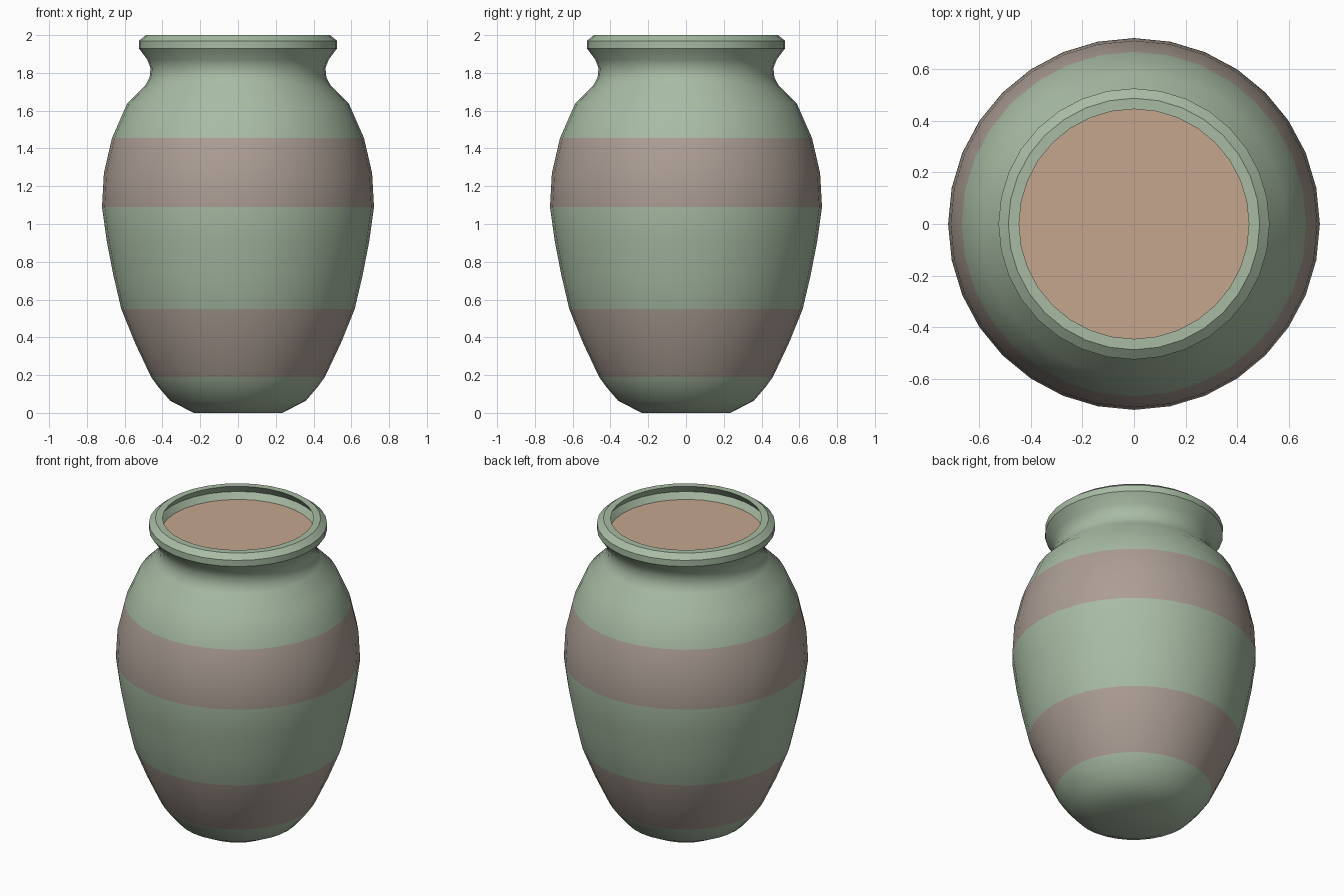
import bpy, bmesh
from math import cos, sin, tau, radians

if "Cube" in bpy.data.objects:
    bpy.data.objects.remove(bpy.data.objects["Cube"])

SIDES = 32


def material(name, rgb):
    m = bpy.data.materials.new(name)
    m.diffuse_color = (*rgb, 1)
    m.use_nodes = True
    m.node_tree.nodes["Principled BSDF"].inputs["Base Color"].default_value = m.diffuse_color
    return m


green = material("green_glaze", (0.39, 0.50, 0.37))
brown = material("brown_glaze", (0.41, 0.34, 0.30))
clay = material("clay_fill", (0.55, 0.38, 0.27))


def lathe(name, profile, mats, pick, cap_first=False, cap_last=False):
    """Spin an (r, z) profile; pick(z) gives the material slot of each band."""
    bm = bmesh.new()
    rings = [[bm.verts.new((r * cos(tau * i / SIDES), r * sin(tau * i / SIDES), z))
              for i in range(SIDES)] for r, z in profile]
    for k in range(len(rings) - 1):
        a, b = rings[k], rings[k + 1]
        slot = pick((profile[k][1] + profile[k + 1][1]) / 2)
        for i in range(SIDES):
            j = (i + 1) % SIDES
            bm.faces.new((a[i], a[j], b[j], b[i])).material_index = slot
    if cap_first:
        bm.faces.new(rings[0][::-1])
    if cap_last:
        bm.faces.new(rings[-1])
    me = bpy.data.meshes.new(name)
    bm.to_mesh(me)
    bm.free()
    ob = bpy.data.objects.new(name, me)
    bpy.context.collection.objects.link(ob)
    for m in mats:
        me.materials.append(m)
    bpy.ops.object.select_all(action='DESELECT')
    ob.select_set(True)
    bpy.context.view_layer.objects.active = ob
    bpy.ops.object.shade_smooth_by_angle(angle=radians(30))
    return ob


# Pot body with two brown bands
body = [(0.235, 0), (0.36, 0.065), (0.42, 0.135), (0.46, 0.19), (0.545, 0.37),
        (0.618, 0.55), (0.66, 0.73), (0.695, 0.91), (0.72, 1.09), (0.71, 1.27),
        (0.667, 1.455), (0.588, 1.635), (0.49, 1.735), (0.468, 1.775),
        (0.463, 1.825), (0.48, 1.87), (0.525, 1.93)]
# Rim and the undercut inside of the mouth
rim = [(0.525, 1.97), (0.487, 2.0), (0.445, 2.0), (0.48, 1.95), (0.455, 1.91)]
lathe("pot", body + rim, [green, brown],
      lambda z: int(0.19 < z < 0.55 or 1.09 < z < 1.455), cap_first=True)

# Flat fill closing the mouth
lathe("mouth_fill", [(0.455, 1.91)], [clay], lambda z: 0, cap_last=True)
